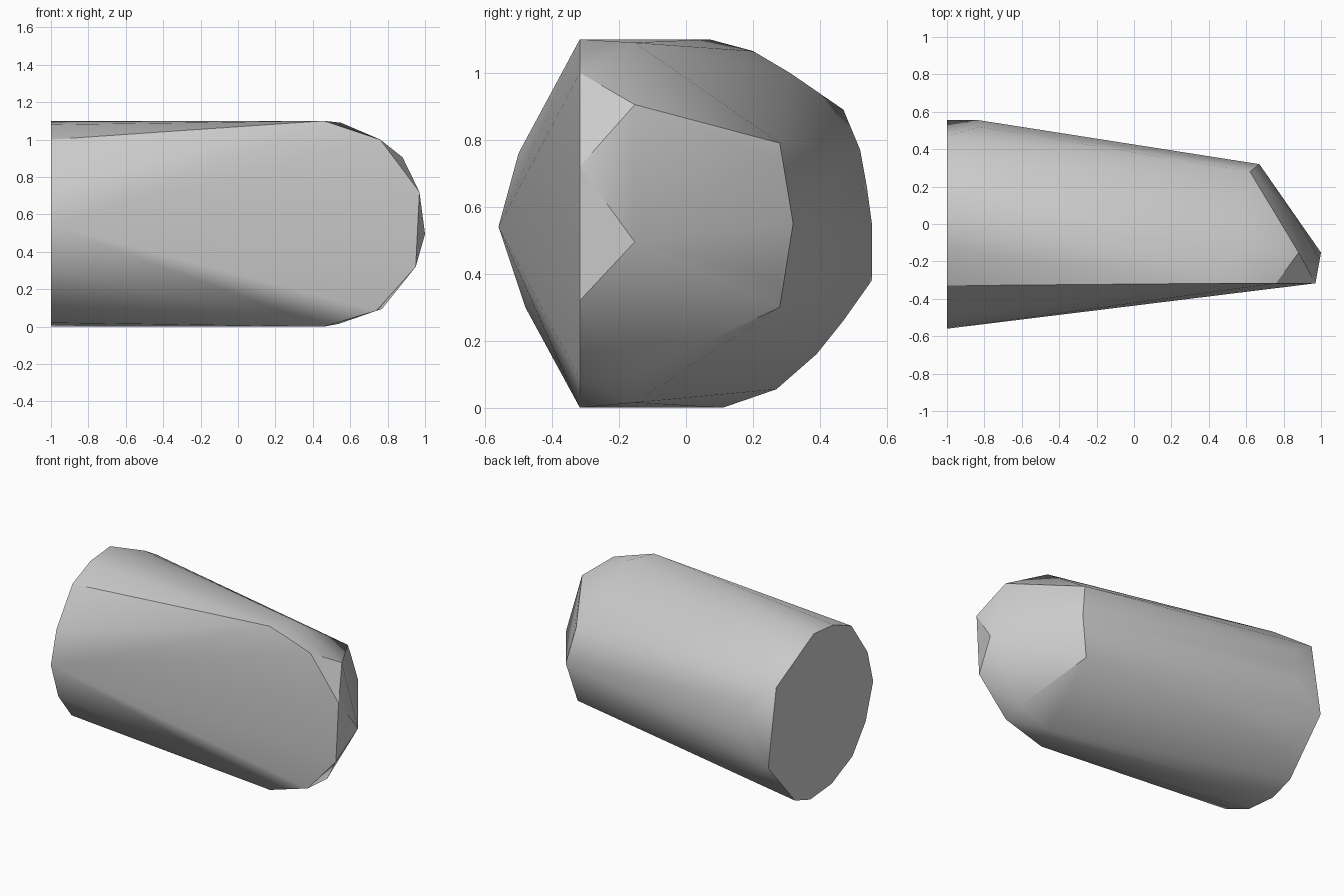
import bpy
import bmesh
import math

# Remove the default cube
default_cube = bpy.data.objects.get("Cube")
if default_cube:
    bpy.data.objects.remove(default_cube, do_unlink=True)


def make_material(name, color):
    material = bpy.data.materials.new(name)
    material.use_nodes = True
    material.diffuse_color = color
    shader = next(n for n in material.node_tree.nodes if n.type == "BSDF_PRINCIPLED")
    shader.inputs["Base Color"].default_value = color
    return material


def ring_across_x(x, profile):
    """Place a (y, z) profile on a plane of constant x."""
    return [(x, y, z) for y, z in profile]


def ring_across_y(y, profile):
    """Place an (x, z) profile on a plane of constant y."""
    return [(x, y, z) for x, z in profile]


def hull_object(name, points, material):
    """Wrap faceted sections in one closed convex skin."""
    bm = bmesh.new()
    for point in points:
        bm.verts.new(point)
    hull = bmesh.ops.convex_hull(bm, input=bm.verts[:])
    loose = {v for v in hull["geom_interior"] + hull["geom_unused"]
             if isinstance(v, bmesh.types.BMVert) and v.is_valid and not v.link_faces}
    bmesh.ops.delete(bm, geom=list(loose), context="VERTS")
    bmesh.ops.dissolve_limit(bm, angle_limit=math.radians(1),
                             verts=bm.verts[:], edges=bm.edges[:])
    bmesh.ops.recalc_face_normals(bm, faces=bm.faces[:])
    mesh = bpy.data.meshes.new(name)
    bm.to_mesh(mesh)
    bm.free()
    mesh.materials.append(material)
    obj = bpy.data.objects.new(name, mesh)
    bpy.context.collection.objects.link(obj)
    return obj


# Flat twelve-sided end
flat_end = [(-.56, .54), (-.5, .76), (-.33, 1), (-.14, 1.08), (.07, 1.1), (.47, .89),
            (.555, .38), (.27, .055), (.11, 0), (-.12, .02), (-.34, .12), (-.48, .3)]

# Slight swelling of the back just past the flat end
shoulder = [(.2, 1.065), (.31, 1), (.52, .77), (.54, .66), (.555, .55),
            (.47, .26), (.39, .16)]

# Chamfered tip: front outline, middle outline and back outline
tip_front = [(.46, 1.1), (.76, 1), (.97, .72), (.95, .32), (.74, .085), (.46, 0)]
tip_middle = [(.55, 1.09), (.88, .905), (1, .495), (.77, .095), (.54, .015)]
tip_back = [(.62, .79), (.64, .74), (.64, .38), (.61, .3)]
tip_ridge = [(.67, .55)]

points = (ring_across_x(-1, flat_end) + ring_across_x(-.83, shoulder)
          + ring_across_y(-.317, tip_front) + ring_across_y(-.153, tip_middle)
          + ring_across_y(.28, tip_back) + ring_across_y(.32, tip_ridge))

# Tapered body
grey = make_material("plain grey", (.6, .6, .6, 1))
body = hull_object("tapered_body", points, grey)
bpy.ops.object.select_all(action="DESELECT")
body.select_set(True)
bpy.context.view_layer.objects.active = body
bpy.ops.object.shade_smooth_by_angle(angle=math.radians(30))
